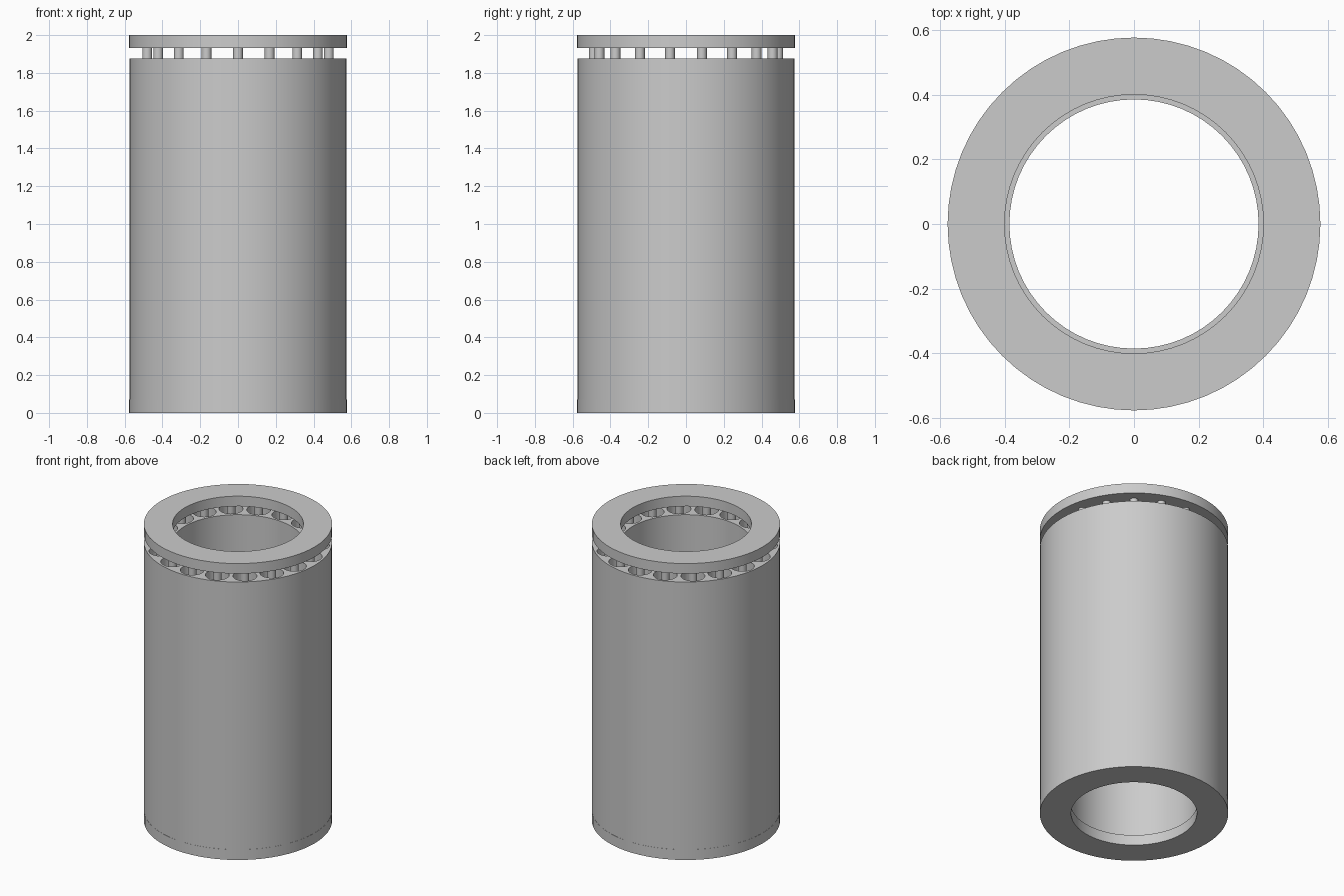
import bpy, bmesh, math

if "Cube" in bpy.data.objects:
    bpy.data.objects.remove(bpy.data.objects["Cube"])

SEG = 64
R_OUT, R_IN = 0.576, 0.40
R_RODS, COUNT = 0.488, 18


def finish(name, bm):
    bmesh.ops.recalc_face_normals(bm, faces=bm.faces)
    mesh = bpy.data.meshes.new(name)
    bm.to_mesh(mesh)
    bm.free()
    obj = bpy.data.objects.new(name, mesh)
    bpy.context.collection.objects.link(obj)
    return obj


def smooth(obj):
    bpy.ops.object.select_all(action='DESELECT')
    obj.select_set(True)
    bpy.context.view_layer.objects.active = obj
    bpy.ops.object.shade_smooth_by_angle(angle=math.radians(30))


def ring(name, r_out, r_in, z0, z1):
    """Tube with a rectangular wall section."""
    bm = bmesh.new()
    profile = [(r_out, z0), (r_out, z1), (r_in, z1), (r_in, z0)]
    loops = []
    for i in range(SEG):
        a = 2 * math.pi * i / SEG
        loops.append([bm.verts.new((r * math.cos(a), r * math.sin(a), z)) for r, z in profile])
    for i in range(SEG):
        a, b = loops[i], loops[(i + 1) % SEG]
        for k in range(4):
            n = (k + 1) % 4
            bm.faces.new((a[k], b[k], b[n], a[n]))
    return finish(name, bm)


def cylinders(name, centres, radius, z0, z1, seg):
    """Several upright cylinders in one mesh."""
    bm = bmesh.new()
    for x, y in centres:
        made = bmesh.ops.create_cone(bm, cap_ends=True, segments=seg, radius1=radius,
                                     radius2=radius, depth=z1 - z0)
        bmesh.ops.translate(bm, verts=made['verts'], vec=(x, y, (z0 + z1) / 2))
    return finish(name, bm)


spots = [(R_RODS * math.sin(2 * math.pi * i / COUNT), R_RODS * math.cos(2 * math.pi * i / COUNT))
         for i in range(COUNT)]

# bottom and top plates
bottom = ring("bottom_plate", R_OUT, 0.385, 0.0, 0.07)
top = ring("top_plate", R_OUT, R_IN, 1.932, 2.0)

# thick-walled body with vertical channels
body = ring("channelled_body", R_OUT - 0.001, R_IN, 0.07, 1.875)
cutter = cylinders("channel_cutter", spots, 0.073, 0.0, 1.95, 32)
cutter.hide_render = True
mod = body.modifiers.new("channels", 'BOOLEAN')
mod.operation = 'DIFFERENCE'
mod.solver = 'EXACT'
mod.object = cutter
bpy.context.view_layer.objects.active = body
bpy.ops.object.modifier_apply(modifier=mod.name)
bpy.data.objects.remove(cutter)

# rods standing in the channels and carrying the top plate
rods = cylinders("rods", spots, 0.026, 0.07, 1.932, 24)

# three fine pin tips on the top plate
pins = cylinders("pin_tips", [(0.012 * math.cos(math.radians(a)), 0.488 + 0.012 * math.sin(math.radians(a)))
                              for a in (0, 140, 220)], 0.004, 1.99, 2.0005, 12)

for part in (bottom, top, body, rods, pins):
    smooth(part)
